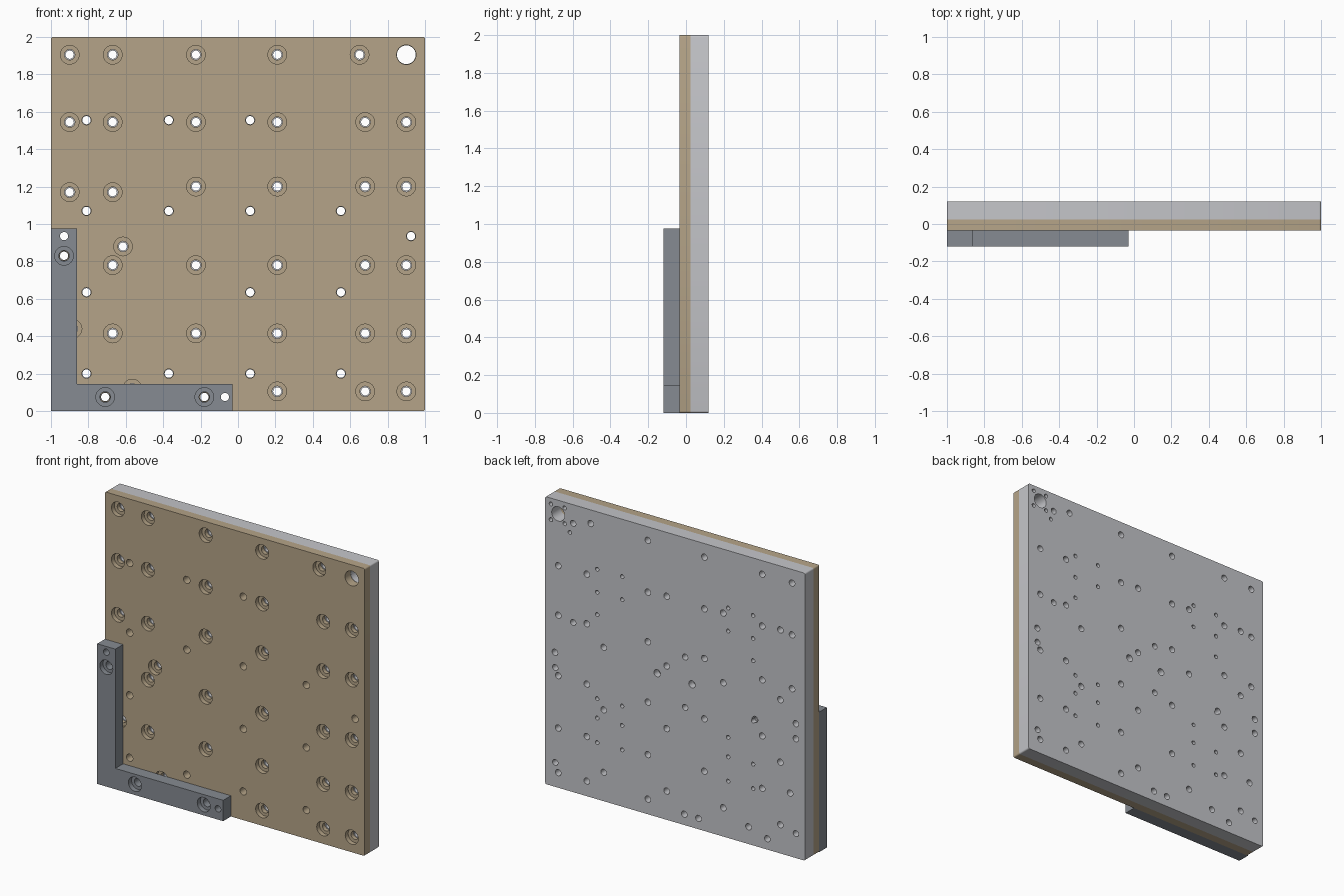
import bpy, bmesh, math
from mathutils import Matrix, Vector

if "Cube" in bpy.data.objects:
    bpy.data.objects.remove(bpy.data.objects["Cube"])


def material(name, rgb):
    m = bpy.data.materials.new(name)
    m.diffuse_color = (*rgb, 1)
    m.use_nodes = True
    m.node_tree.nodes["Principled BSDF"].inputs["Base Color"].default_value = m.diffuse_color
    return m


tan = material("tan board", (0.462, 0.371, 0.246))
silver = material("light grey metal", (0.552, 0.558, 0.584))
slate = material("slate grey metal", (0.238, 0.258, 0.287))

Y_FRONT, Y_BOARD, Y_JOIN, Y_BACK = -0.12, -0.035, 0.025, 0.12


def prism(name, outline, y0, y1, mat, corner=0.0):
    """Extrude an x-z outline from y0 to y1, optionally rounding its corners."""
    bm = bmesh.new()
    face = bm.faces.new([bm.verts.new((x, y0, z)) for x, z in outline])
    new = bmesh.ops.extrude_face_region(bm, geom=[face])["geom"]
    bmesh.ops.translate(bm, vec=(0, y1 - y0, 0),
                        verts=[v for v in new if isinstance(v, bmesh.types.BMVert)])
    if corner:
        along = [e for e in bm.edges
                 if abs(e.verts[0].co.y - e.verts[1].co.y) > 1e-4]
        bmesh.ops.bevel(bm, geom=along, offset=corner, segments=3,
                        profile=0.5, affect='EDGES')
    bmesh.ops.recalc_face_normals(bm, faces=bm.faces)
    me = bpy.data.meshes.new(name)
    bm.to_mesh(me)
    bm.free()
    ob = bpy.data.objects.new(name, me)
    bpy.context.collection.objects.link(ob)
    me.materials.append(mat)
    return ob


def drill(ob, centres, radius, y0, y1, sides=20):
    """Cut a set of round holes running from y0 to y1."""
    bm = bmesh.new()
    for x, z in centres:
        place = (Matrix.Translation(Vector((x, (y0 + y1) / 2, z)))
                 @ Matrix.Rotation(math.pi / 2, 4, 'X'))
        bmesh.ops.create_cone(bm, cap_ends=True, segments=sides, radius1=radius,
                              radius2=radius, depth=y1 - y0, matrix=place)
    me = bpy.data.meshes.new("hole_cutter")
    bm.to_mesh(me)
    bm.free()
    cutter = bpy.data.objects.new("hole_cutter", me)
    cutter.hide_render = True
    bpy.context.collection.objects.link(cutter)
    mod = ob.modifiers.new("holes", 'BOOLEAN')
    mod.operation, mod.solver, mod.object = 'DIFFERENCE', 'EXACT', cutter
    bpy.context.view_layer.objects.active = ob
    bpy.ops.object.modifier_apply(modifier=mod.name)
    bpy.data.objects.remove(cutter)


def grid(rows):
    return [(x, z) for z, xs in rows for x in xs]


# Hole patterns, grouped by height
bolts = grid([
    (1.905, (-0.90, -0.67, -0.225, 0.21, 0.65)),
    (1.545, (-0.90, -0.67, -0.225, 0.21, 0.68, 0.90)),
    (1.20, (-0.225, 0.21, 0.68, 0.90)),
    (1.17, (-0.90, -0.67)),
    (0.88, (-0.615,)),
    (0.78, (-0.67, -0.225, 0.21, 0.68, 0.90)),
    (0.415, (-0.67, -0.225, 0.21, 0.68, 0.90)),
    (0.44, (-0.885,)),
    (0.12, (-0.565,)),
    (0.105, (0.21, 0.68, 0.90)),
])
small = grid([
    (1.555, (-0.81, -0.37, 0.065)),
    (1.07, (-0.81, -0.37, 0.065, 0.55)),
    (0.935, (0.925,)),
    (0.635, (-0.81, 0.065, 0.55)),
    (0.20, (-0.81, -0.37, 0.065, 0.55)),
])
bracket_bolts = [(-0.93, 0.83), (-0.71, 0.075), (-0.18, 0.075)]
bracket_pins = [(-0.93, 0.935), (-0.07, 0.075)]
port = [(0.90, 1.905)]

# Blind tapped holes in the rear face
rear_large = [(0.785, 1.18), (0.785, 1.87), (-0.077, 1.17), (-0.077, 0.82),
              (0.923, 0.83), (0.923, 0.17), (-0.93, 0.17)]
rear_dowels = [(0.138, 1.0), (-0.13, 0.995)]
rear_small = grid([
    (1.60, (-0.60, -0.408, 0.408, 0.60)),
    (1.44, (-0.60, -0.408, 0.408, 0.60)),
    (1.285, (-0.60, 0.60)),
    (0.865, (-0.60,)),
    (0.70, (-0.408, 0.408, 0.60)),
    (0.565, (-0.60, -0.408, 0.408, 0.60)),
    (0.395, (-0.60, -0.408, 0.408, 0.60)),
    (1.80, (0.81,)),
])
rear_small += [(0.90 + sx * 0.05 + 0.003, 1.905 + sz * 0.055)
               for sx in (-1.05, 1.05) for sz in (-1.0, 1.0)]

square = [(-1, 0), (1, 0), (1, 2), (-1, 2)]

# Front board with counterbored bolt holes
board = prism("front_board", square, Y_BOARD, Y_JOIN, tan, 0.01)
drill(board, bolts, 0.05, Y_BOARD - 0.02, Y_BOARD + 0.032, 24)
drill(board, bolts, 0.028, Y_BOARD - 0.02, Y_JOIN + 0.02)
drill(board, small + bracket_bolts + bracket_pins, 0.025,
      Y_BOARD - 0.02, Y_JOIN + 0.02)
drill(board, port, 0.052, Y_BOARD - 0.02, Y_JOIN + 0.02, 32)

# Thick metal back plate
plate = prism("back_plate", square, Y_JOIN, Y_BACK, silver, 0.01)
drill(plate, bolts + small + bracket_bolts + bracket_pins, 0.022,
      Y_JOIN - 0.02, Y_BACK + 0.02)
drill(plate, port, 0.05, Y_JOIN - 0.02, Y_BACK + 0.02, 32)
drill(plate, rear_large, 0.021, Y_BACK - 0.05, Y_BACK + 0.02)
drill(plate, rear_dowels, 0.025, Y_BACK - 0.05, Y_BACK + 0.02)
drill(plate, rear_small, 0.014, Y_BACK - 0.04, Y_BACK + 0.02, 14)

# L-shaped corner bracket on the front
bracket = prism("corner_bracket",
                [(-1, 0), (-0.03, 0), (-0.03, 0.145), (-0.86, 0.145),
                 (-0.86, 0.975), (-1, 0.975)], Y_FRONT, Y_BOARD, slate)
drill(bracket, bracket_bolts, 0.05, Y_FRONT - 0.02, Y_FRONT + 0.035, 24)
drill(bracket, bracket_bolts, 0.028, Y_FRONT - 0.02, Y_BOARD + 0.02)
drill(bracket, bracket_pins, 0.022, Y_FRONT - 0.02, Y_BOARD + 0.02)

# Smooth the round walls, keep the machined edges crisp
for ob in (board, plate, bracket):
    bpy.ops.object.select_all(action='DESELECT')
    ob.select_set(True)
    bpy.context.view_layer.objects.active = ob
    bpy.ops.object.shade_smooth_by_angle(angle=math.radians(35))
